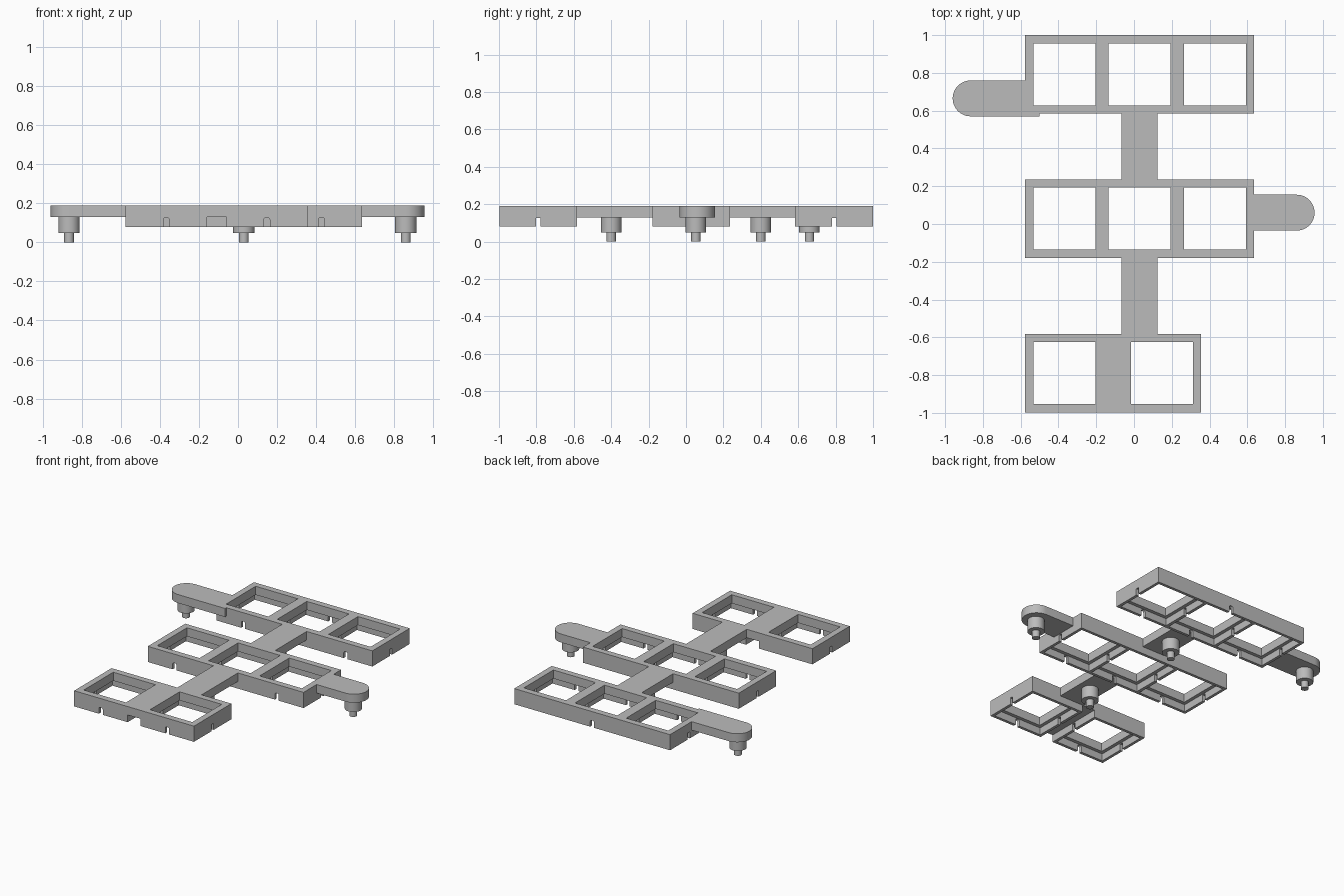
import bpy, bmesh, math
from mathutils import Matrix, Vector

if "Cube" in bpy.data.objects:
    bpy.data.objects.remove(bpy.data.objects["Cube"], do_unlink=True)

grey = bpy.data.materials.new("plain grey")
grey.use_nodes = True
grey.diffuse_color = (0.5, 0.5, 0.5, 1)
grey.node_tree.nodes["Principled BSDF"].inputs["Base Color"].default_value = (0.5, 0.5, 0.5, 1)

BASE, LEDGE, TOP = 0.08, 0.13, 0.19
CELL, HOLE, POCKET = 0.208, 0.164, 0.188     # half sizes of one square cell
SLOT = 0.015


def finish(name, bm):
    bmesh.ops.recalc_face_normals(bm, faces=bm.faces)
    mesh = bpy.data.meshes.new(name)
    bm.to_mesh(mesh)
    bm.free()
    mesh.materials.append(grey)
    obj = bpy.data.objects.new(name, mesh)
    bpy.context.collection.objects.link(obj)
    return obj


def add_box(bm, x0, x1, y0, y1, z0, z1, arch=False):
    size = Vector((x1 - x0, y1 - y0, z1 - z0))
    mid = Vector((x0 + x1, y0 + y1, z0 + z1)) / 2
    made = bmesh.ops.create_cube(bm, size=1, matrix=Matrix.Translation(mid) @ Matrix.Diagonal(size.to_4d()))
    if arch:  # round the two upper edges running front to back
        edges = {e for v in made["verts"] for e in v.link_edges
                 if all(abs(w.co.z - z1) < 1e-5 for w in e.verts)
                 and abs(e.verts[0].co.x - e.verts[1].co.x) < 1e-5}
        bmesh.ops.bevel(bm, geom=list(edges), offset=SLOT * 0.8, segments=4, profile=0.5, affect='EDGES')


def box(name, *bounds):
    bm = bmesh.new()
    add_box(bm, *bounds)
    return finish(name, bm)


def cut(obj, cutter):
    mod = obj.modifiers.new("cut", 'BOOLEAN')
    mod.operation, mod.solver, mod.use_self = 'DIFFERENCE', 'EXACT', True
    mod.object = cutter
    bpy.context.view_layer.objects.active = obj
    bpy.ops.object.modifier_apply(modifier=mod.name)
    bpy.data.objects.remove(cutter, do_unlink=True)


def frame_row(name, y, centres, back_slots=(), gap=None):
    x0, x1 = centres[0] - CELL, centres[-1] + CELL
    row = box(name, x0, x1, y - CELL, y + CELL, BASE, TOP)
    bm = bmesh.new()
    for x in centres:
        # square window, wider pocket beneath it, slot in the front wall
        add_box(bm, x - HOLE, x + HOLE, y - HOLE, y + HOLE, LEDGE - 0.02, TOP + 0.05)
        add_box(bm, x - POCKET, x + POCKET, y - POCKET, y + POCKET, BASE - 0.05, LEDGE)
        add_box(bm, x - SLOT, x + SLOT, y - CELL - 0.05, y, BASE - 0.04, LEDGE - 0.002, True)
    for x in back_slots:
        add_box(bm, x - SLOT, x + SLOT, y, y + CELL + 0.05, BASE - 0.04, LEDGE - 0.002, True)
    # slot running through all the side walls
    add_box(bm, x0 - 0.05, x1 + 0.05, y - 0.012, y + 0.012, BASE - 0.03, LEDGE - 0.004)
    if gap:
        add_box(bm, *gap, y - CELL - 0.06, y + CELL + 0.06, BASE - 0.06, LEDGE + 0.001)
    cut(row, finish("cutter", bm))


def arm(name, root, tip, y, half):
    # flat tongue with a half-round end
    side = 1 if tip > root else -1
    bm = bmesh.new()
    pts = [(root, y - half)]
    for i in range(25):
        a = math.pi * (i / 24 - 0.5)
        pts.append((tip + side * half * (math.cos(a) - 1), y + half * math.sin(a)))
    pts.append((root, y + half))
    face = bm.faces.new([bm.verts.new((px, py, LEDGE)) for px, py in pts])
    ext = bmesh.ops.extrude_face_region(bm, geom=[face])["geom"]
    bmesh.ops.translate(bm, verts=[v for v in ext if isinstance(v, bmesh.types.BMVert)],
                        vec=(0, 0, TOP - LEDGE))
    return finish(name, bm)


def peg(name, x, y):
    # stepped round foot
    bm = bmesh.new()
    for r, z0, z1 in ((0.055, 0.048, LEDGE), (0.025, 0, 0.05)):
        bmesh.ops.create_cone(bm, cap_ends=True, segments=32, radius1=r, radius2=r, depth=z1 - z0,
                              matrix=Matrix.Translation((x, y, (z0 + z1) / 2)))
    return finish(name, bm)


# three rows of square frames
three = (-0.368, 0.03, 0.428)
frame_row("front_row", -0.79, (-0.368, 0.148), gap=(-0.16, -0.06))
frame_row("middle_row", 0.028, three)
frame_row("back_row", 0.792, three, back_slots=(0.03,))

# bridges joining the rows
box("front_bridge", -0.065, 0.125, -0.582, -0.18, LEDGE, TOP)
box("back_bridge", -0.065, 0.125, 0.236, 0.584, LEDGE, TOP)

# side arms
smooth = [arm("left_arm", 0.636, 0.956, 0.06, 0.095),
          arm("right_arm", -0.576, -0.96, 0.665, 0.095)]
box("right_arm_lip", -0.576, -0.5, 0.57, 0.584, LEDGE, TOP)

# feet
for name, x, y in (("left_peg", 0.86, 0.053), ("right_peg", -0.866, 0.66),
                   ("front_peg", 0.03, -0.4), ("back_peg", 0.03, 0.4)):
    smooth.append(peg(name, x, y))

bpy.ops.object.select_all(action='DESELECT')
for obj in smooth:
    obj.select_set(True)
bpy.context.view_layer.objects.active = smooth[0]
bpy.ops.object.shade_smooth_by_angle(angle=math.radians(30))
